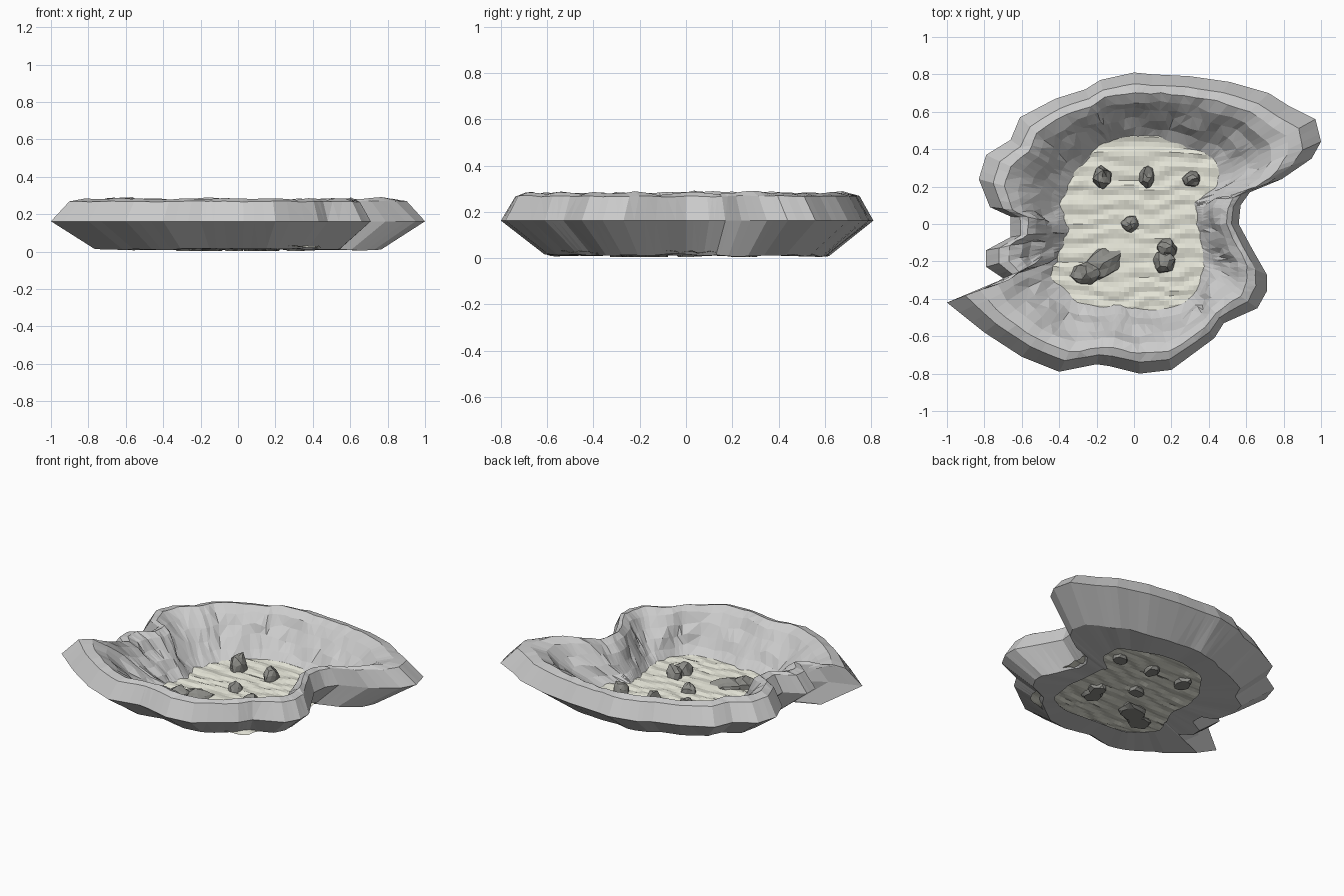
import bpy, bmesh, math, random
from mathutils import Vector, noise

if "Cube" in bpy.data.objects:
    bpy.data.objects.remove(bpy.data.objects["Cube"])

random.seed(4)

# Outer outline of the rock basin (widest level) and outline of the sand it encloses
OUTER = [(0, .81), (.1, .80), (.3, .79), (.51, .76), (.72, .70), (.83, .63), (.97, .56),
         (1, .44), (.95, .35), (.79, .24), (.62, .17), (.57, .1), (.56, 0), (.63, -.13),
         (.71, -.27), (.71, -.36), (.66, -.45), (.48, -.53), (.43, -.61), (.2, -.78),
         (.03, -.80), (-.13, -.76), (-.2, -.75), (-.4, -.79), (-.6, -.71), (-.8, -.58),
         (-1, -.42), (-.8, -.35), (-.7, -.29), (-.79, -.23), (-.79, -.14), (-.66, -.07),
         (-.66, .04), (-.77, .09), (-.83, .24), (-.79, .37), (-.66, .45), (-.61, .57),
         (-.42, .67), (-.26, .72), (-.18, .77)]
INNER = [(0, .47), (.16, .46), (.43, .36), (.45, .21), (.33, .12), (.34, -.03), (.37, -.2),
         (.33, -.38), (.2, -.46), (.03, -.45), (-.3, -.43), (-.46, -.27), (-.4, -.16),
         (-.35, -.03), (-.38, .1), (-.34, .24), (-.2, .42)]


def finish(name, bm, color=None):
    bmesh.ops.recalc_face_normals(bm, faces=bm.faces)
    me = bpy.data.meshes.new(name)
    bm.to_mesh(me)
    bm.free()
    ob = bpy.data.objects.new(name, me)
    bpy.context.collection.objects.link(ob)
    if color:
        mat = bpy.data.materials.get(color[0]) or bpy.data.materials.new(color[0])
        mat.diffuse_color = (*color[1], 1)
        mat.use_nodes = True
        mat.node_tree.nodes["Principled BSDF"].inputs["Base Color"].default_value = mat.diffuse_color
        me.materials.append(mat)
    return ob


def densify(pts, n):
    out = []
    for a, b in zip(pts, pts[1:] + pts[:1]):
        out += [Vector(a).lerp(Vector(b), i / n) for i in range(n)]
    return out


def ray_to_inner(p):
    """Point of the sand outline in the same direction as p."""
    d = p.normalized()
    for a, b in zip(INNER, INNER[1:] + INNER[:1]):
        a, b = Vector(a), Vector(b)
        e = b - a
        den = d.x * e.y - d.y * e.x
        if abs(den) < 1e-9:
            continue
        t = (a.x * e.y - a.y * e.x) / den
        s = (a.x * d.y - a.y * d.x) / den
        if t > 0 and -1e-6 <= s <= 1 + 1e-6:
            return d * t
    return d * .4


# Rock basin: closed ring lofted from the outline; (blend to inner outline, height, roughness)
outer = densify(OUTER, 3)
inner = [ray_to_inner(p) for p in outer]
n = len(outer)
inner = [(inner[i - 1] + inner[i] * 2 + inner[(i + 1) % n]) / 4 for i in range(n)]
PROFILE = [(0, .162, 0), (.17, .268, .005), (.30, .282, .012), (.45, .25, .016),
           (.58, .19, .022), (.72, .13, .026), (.86, .075, .022), (1.0, .027, .012),
           (1.06, .012, 0)]
bm = bmesh.new()
rings = []
for t, z, rough in PROFILE:
    ring = []
    for o, q in zip(outer, inner):
        p = o.lerp(q, t).to_3d()
        p.z = z
        ring.append(bm.verts.new(p + noise.noise_vector(p * 9) * rough
                                 + noise.noise_vector(p * 23) * rough * .5))
    rings.append(ring)
# underside edge, drawn in from the widest level
rings.append([bm.verts.new((o.x * .765, o.y * .765, .012 + .011 * noise.noise((o * 6).to_3d())))
              for o in outer])
for a, b in zip(rings, rings[1:] + rings[:1]):
    for i in range(n):
        j = (i + 1) % n
        bm.faces.new((a[i], a[j], b[j], b[i]))
bmesh.ops.triangulate(bm, faces=[f for f in bm.faces if f.calc_center_median().z > .03
                                 and f.normal.length >= 0 and
                                 f.calc_center_median().xy.length < .75])
finish("rock_basin", bm)

# Sand floor: rippled sheet with softened corners
bm = bmesh.new()
bmesh.ops.create_grid(bm, x_segments=36, y_segments=44, size=1)
for v in bm.verts:
    k = 1 - .16 * (v.co.x * v.co.y) ** 2
    x, y = v.co.x * .49 * k, v.co.y * .57 * k
    ripple = .005 * math.sin(70 * y + 4 * noise.noise((x * 5, y * 5, 0)))
    v.co = (x, y, .027 + ripple + .006 * noise.noise((x * 14, y * 14, 3)))
finish("sand_floor", bm, ("sand", (.80, .80, .70)))


# Loose stones on the sand: x, y, half sizes, top height
def stone(name, x, y, rx, ry, top, turn, sub=2):
    bm = bmesh.new()
    bmesh.ops.create_icosphere(bm, subdivisions=sub, radius=1)
    seed = Vector((x * 31, y * 17, turn))
    c, s = math.cos(turn), math.sin(turn)
    for v in bm.verts:
        p = v.co * (1 + .35 * noise.noise(v.co * 1.6 + seed))
        px, py = p.x * rx, p.y * ry
        z = max(.004, .02 + p.z * (top - .02))
        v.co = (x + px * c - py * s, y + px * s + py * c, z)
    finish(name, bm, ("stone", (.27, .27, .25)))


STONES = [(-.17, .25, .05, .065, .125, .1), (.07, .25, .04, .058, .10, -.1),
          (.31, .24, .05, .043, .09, .2), (-.02, 0, .05, .042, .085, .1),
          (.16, -.20, .06, .065, .10, .2), (.175, -.13, .05, .055, .10, .4)]
for i, st in enumerate(STONES):
    stone(f"stone_{i + 1}", *st)
stone("flat_stone", -.165, -.21, .10, .075, .065, .5)
stone("flat_stone_side", -.255, -.265, .08, .065, .085, .4)
